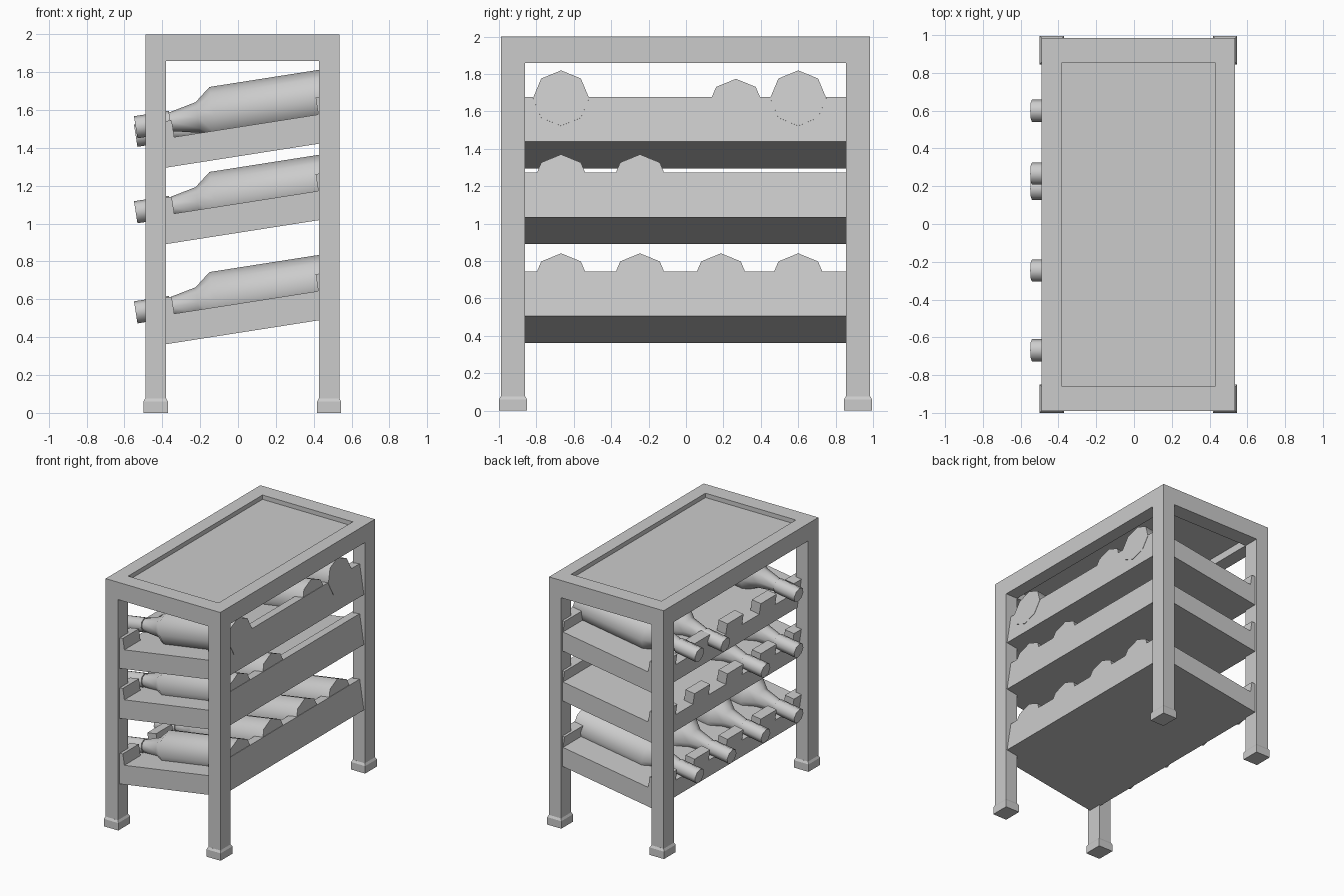
import bpy, bmesh, math
from mathutils import Matrix, Vector

if "Cube" in bpy.data.objects:
    bpy.data.objects.remove(bpy.data.objects["Cube"])

TILT = math.radians(8.9)


def add_boxes(name, boxes, matrix=None):
    """One object made of boxes given as (x0, x1, y0, y1, z0, z1)."""
    bm = bmesh.new()
    for x0, x1, y0, y1, z0, z1 in boxes:
        m = Matrix.Translation(((x0 + x1) / 2, (y0 + y1) / 2, (z0 + z1) / 2)) \
            @ Matrix.Diagonal((x1 - x0, y1 - y0, z1 - z0, 1))
        bmesh.ops.create_cube(bm, size=1, matrix=m)
    return finish(name, bm, matrix)


def finish(name, bm, matrix=None):
    if matrix:
        bmesh.ops.transform(bm, matrix=matrix, verts=bm.verts)
    bmesh.ops.recalc_face_normals(bm, faces=bm.faces)
    mesh = bpy.data.meshes.new(name)
    bm.to_mesh(mesh)
    bm.free()
    obj = bpy.data.objects.new(name, mesh)
    bpy.context.collection.objects.link(obj)
    return obj


# legs with chamfered feet
X0, X1, XI0, XI1 = -0.49, 0.535, -0.38, 0.428
Y0, Y1, YI0, YI1 = -0.99, 0.985, -0.86, 0.855
for xn, xa, xb in (("left", X0, XI0), ("right", XI1, X1)):
    for yn, ya, yb in (("front", Y0, YI0), ("back", YI1, Y1)):
        add_boxes(f"{yn}_{xn}_leg", [(xa, xb, ya, yb, 0.03, 1.86)])
        e = 0.01
        foot = add_boxes(f"{yn}_{xn}_foot", [(xa - e, xb + e, ya - e, yb + e, 0, 0.06)])
        bm = bmesh.new()
        bm.from_mesh(foot.data)
        top = [f for f in bm.faces if f.normal.z > 0.9]
        new = bmesh.ops.extrude_face_region(bm, geom=top)["geom"]
        bmesh.ops.delete(bm, geom=top, context='FACES')
        cx, cy = (xa + xb) / 2, (ya + yb) / 2
        for v in new:
            if isinstance(v, bmesh.types.BMVert):
                v.co = (cx + (v.co.x - cx) * 0.85, cy + (v.co.y - cy) * 0.87, 0.077)
        bm.to_mesh(foot.data)
        bm.free()

# top rim and recessed panel
bm = bmesh.new()
rings = []
for xa, xb, ya, yb in ((X0, X1, Y0, Y1), (XI0, XI1, YI0, YI1)):
    for z in (1.86, 2.0):
        rings.append([bm.verts.new(p) for p in ((xa, ya, z), (xb, ya, z), (xb, yb, z), (xa, yb, z))])
ob, ot, ib, it = rings
for a, b in ((ob, ot), (ot, it), (it, ib), (ib, ob)):
    for i in range(4):
        j = (i + 1) % 4
        bm.faces.new((a[i], a[j], b[j], b[i]))
finish("top_rim", bm)
add_boxes("top_panel", [(XI0, XI1, YI0, YI1, 1.92, 1.965)])


def tilted(x, y, z):
    return Matrix.Translation((x, y, z)) @ Matrix.Rotation(-TILT, 4, 'Y')


# tilted bottle trays: slab, raised end board, notched neck rest
TY0, TY1 = -0.97, 0.965
LENGTH, SLAB, HIGH, THICK = 0.93, 0.153, 0.243, 0.08
NOTCHES = (-0.655, -0.232, 0.195, 0.615)


def tray(name, z):
    boxes = [(0, LENGTH, TY0, TY1, 0, SLAB),
             (LENGTH - THICK, LENGTH, TY0, TY1, SLAB, HIGH)]
    edges = [TY0] + [n + s for n in NOTCHES for s in (-0.11, 0.11)] + [TY1]
    for a, b in zip(edges[::2], edges[1::2]):
        boxes.append((0, THICK, a, b, SLAB, HIGH))
    add_boxes(name, boxes, tilted(-0.392, 0, z))


# eight-sided bottles: (distance from base, radius)
PROFILE = ((0, 0.15), (0.628, 0.15), (0.713, 0.082), (0.86, 0.05),
           (0.86, 0.059), (1.046, 0.059))


def bottle(name, y, z):
    bm = bmesh.new()
    loops = []
    for u, r in PROFILE:
        loops.append([bm.verts.new((-u, r * math.sin(k * math.pi / 4), r * math.cos(k * math.pi / 4)))
                      for k in range(8)])
    for a, b in zip(loops, loops[1:]):
        for i in range(8):
            j = (i + 1) % 8
            bm.faces.new((a[i], a[j], b[j], b[i]))
    bm.faces.new(loops[0])
    bm.faces.new(loops[-1])
    obj = finish(name, bm, tilted(0.493, y, z))
    bpy.ops.object.select_all(action='DESELECT')
    obj.select_set(True)
    bpy.context.view_layer.objects.active = obj
    bpy.ops.object.shade_smooth_by_angle(angle=math.radians(50))


# each row: tray height and its bottles as (y, extra height)
ROWS = (("lower", 0.361, ((-0.668, 0), (-0.246, 0), (0.187, 0), (0.60, 0))),
        ("middle", 0.890, ((-0.668, 0), (-0.246, 0))),
        ("upper", 1.294, ((-0.668, 0.045), (0.267, 0), (0.60, 0.045))))
for row, z, bottles in ROWS:
    tray(f"{row}_tray", z)
    for i, (y, lift) in enumerate(bottles):
        bottle(f"{row}_bottle_{i + 1}", y, z + 0.332 + lift)
